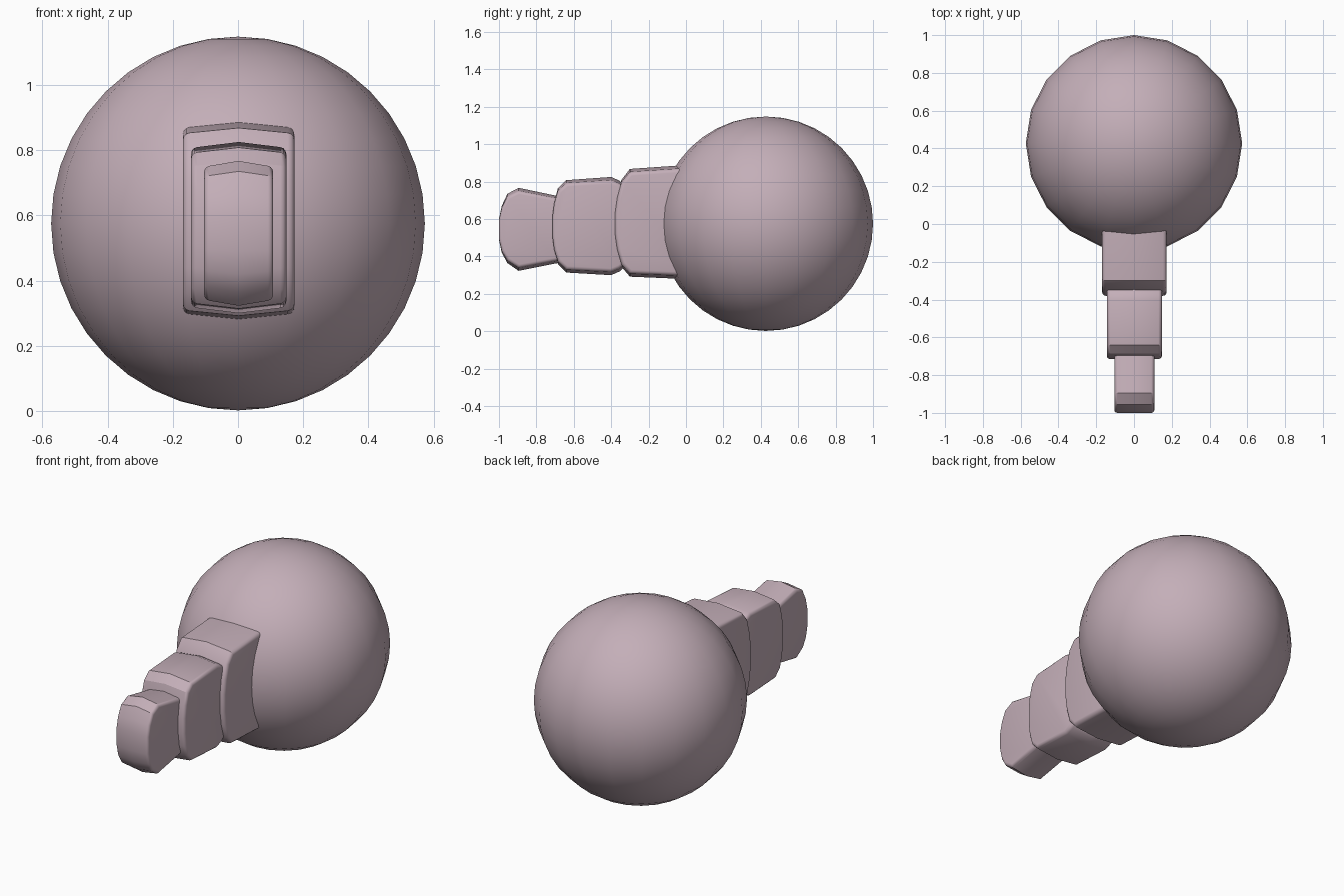
import bpy
import bmesh
import math

cube = bpy.data.objects.get("Cube")
if cube:
    bpy.data.objects.remove(cube, do_unlink=True)

# Single dusty mauve material
mauve = bpy.data.materials.new("dusty_mauve")
mauve.use_nodes = True
COLOUR = (0.55, 0.425, 0.48, 1.0)
mauve.diffuse_color = COLOUR
mauve.node_tree.nodes["Principled BSDF"].inputs["Base Color"].default_value = COLOUR


def segment(name, profile, half_width, bevel, crown=0.018):
    """Side profile (y, z) swept across x, with a ridge along the middle."""
    bm = bmesh.new()
    mid_z = 0.5 * (max(z for _, z in profile) + min(z for _, z in profile))
    half_h = max(z for _, z in profile) - mid_z
    rows = []
    for side in (-1, 0, 1):
        k = 1 - abs(side) * crown / half_h
        rows.append([bm.verts.new((0.002 + side * half_width, y, mid_z + (z - mid_z) * k))
                     for y, z in profile])
    n = len(profile)
    for a, b in zip(rows, rows[1:]):
        for i in range(n):
            j = (i + 1) % n
            bm.faces.new((a[i], a[j], b[j], b[i]))
    bm.faces.new(rows[0])
    bm.faces.new(rows[-1])
    bmesh.ops.recalc_face_normals(bm, faces=bm.faces)
    mesh = bpy.data.meshes.new(name)
    bm.to_mesh(mesh)
    bm.free()
    mesh.materials.append(mauve)
    obj = bpy.data.objects.new(name, mesh)
    bpy.context.collection.objects.link(obj)
    # Soft rounded rim
    mod = obj.modifiers.new("rim", 'BEVEL')
    mod.width = bevel
    mod.segments = 3
    mod.limit_method = 'ANGLE'
    mod.angle_limit = math.radians(50)
    bpy.ops.object.select_all(action='DESELECT')
    obj.select_set(True)
    bpy.context.view_layer.objects.active = obj
    bpy.ops.object.modifier_apply(modifier=mod.name)
    bpy.ops.object.shade_smooth_by_angle(angle=math.radians(30))
    return obj


# Round body
bpy.ops.mesh.primitive_uv_sphere_add(segments=20, ring_count=20, radius=0.573,
                                     location=(0, 0.427, 0.575))
body = bpy.context.object
body.name = body.data.name = "round_body"
body.data.materials.append(mauve)
bpy.ops.object.shade_smooth()

# Three tapering tail segments, tip first
segment("tail_tip", [
    (-0.60, 0.705), (-0.70, 0.726), (-0.895, 0.767), (-0.955, 0.735), (-0.985, 0.67),
    (-1.0, 0.60), (-1.0, 0.49), (-0.985, 0.42), (-0.955, 0.365), (-0.895, 0.323),
    (-0.70, 0.362), (-0.60, 0.38)], 0.106, 0.016)
segment("tail_middle", [
    (-0.33, 0.78), (-0.355, 0.805), (-0.40, 0.825), (-0.64, 0.808), (-0.685, 0.765),
    (-0.705, 0.69), (-0.715, 0.61), (-0.715, 0.51), (-0.705, 0.43), (-0.685, 0.36),
    (-0.64, 0.314), (-0.40, 0.300), (-0.355, 0.32), (-0.33, 0.34)], 0.146, 0.018)
segment("tail_base", [
    (0.10, 0.88), (-0.04, 0.886), (-0.30, 0.868), (-0.345, 0.81), (-0.368, 0.72),
    (-0.38, 0.63), (-0.38, 0.52), (-0.368, 0.43), (-0.345, 0.345), (-0.30, 0.292),
    (-0.04, 0.281), (0.10, 0.28)], 0.171, 0.02)
